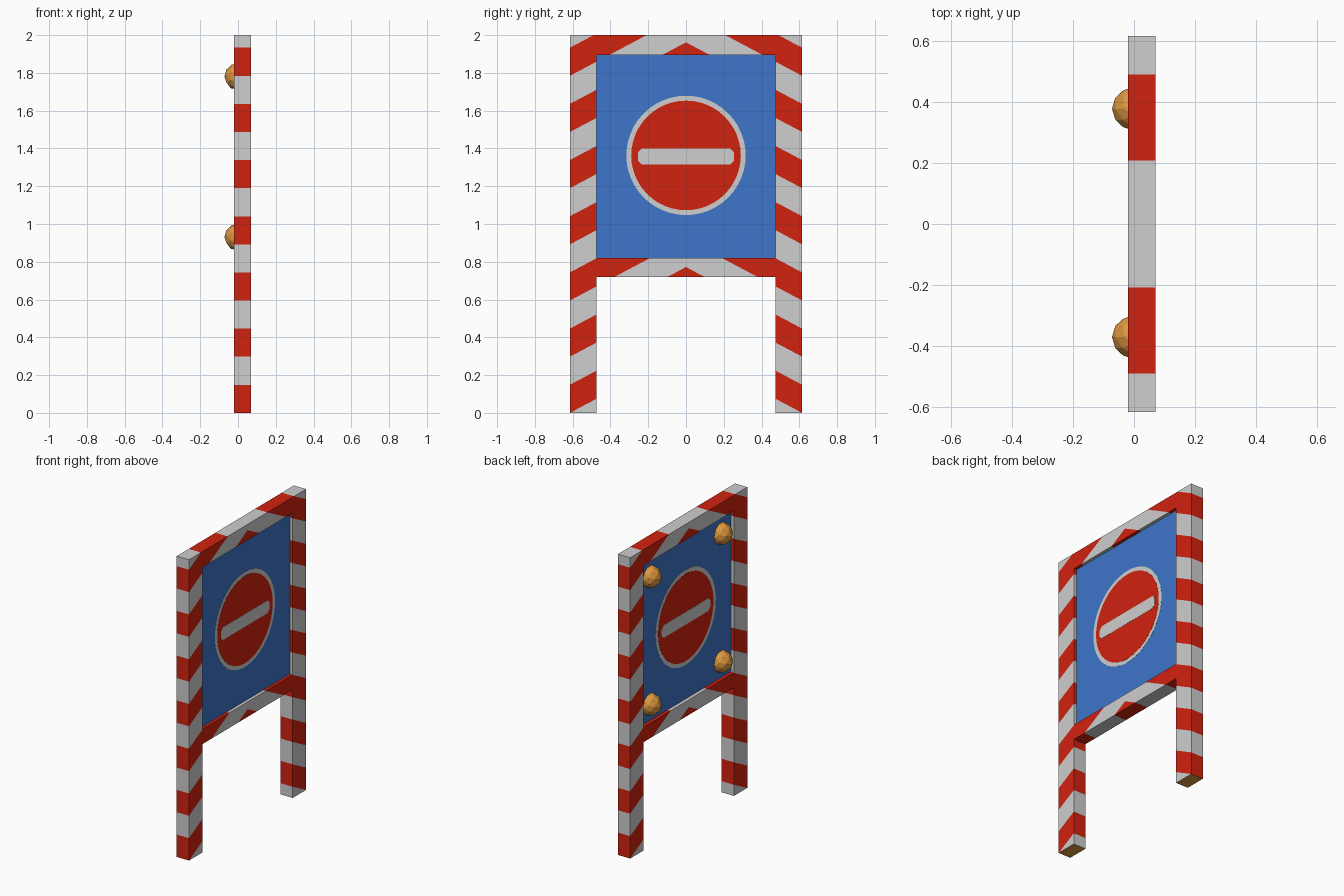
import bpy, bmesh, math
from mathutils import Matrix, Vector

if "Cube" in bpy.data.objects:
    bpy.data.objects.remove(bpy.data.objects["Cube"])

def material(name, rgb):
    m = bpy.data.materials.new(name)
    m.diffuse_color = (*rgb, 1)
    m.use_nodes = True
    m.node_tree.nodes["Principled BSDF"].inputs["Base Color"].default_value = m.diffuse_color
    return m

RED = material("signal red", (0.64, 0.016, 0.0045))
WHITE = material("off white", (0.62, 0.62, 0.62))
BLUE = material("sign blue", (0.049, 0.178, 0.59))
AMBER = material("lamp amber", (0.72, 0.31, 0.05))

def finish(bm, name, mats):
    bmesh.ops.recalc_face_normals(bm, faces=bm.faces)
    me = bpy.data.meshes.new(name)
    bm.to_mesh(me)
    bm.free()
    for m in mats:
        me.materials.append(m)
    ob = bpy.data.objects.new(name, me)
    bpy.context.collection.objects.link(ob)
    return ob

def plate(name, outline, x0, x1, mat):
    """Extrude a y-z outline from x0 to x1."""
    bm = bmesh.new()
    face = bm.faces.new([bm.verts.new((x0, y, z)) for y, z in outline])
    ext = bmesh.ops.extrude_face_region(bm, geom=[face], use_keep_orig=True)
    bmesh.ops.translate(bm, vec=(x1 - x0, 0, 0),
                        verts=[v for v in ext["geom"] if isinstance(v, bmesh.types.BMVert)])
    return finish(bm, name, [mat])

# Striped frame: half of it as y-z quads, extruded, cut on the stripes, mirrored
X0, X1 = -0.02, 0.07
INNER, OUTER = 0.475, 0.615
SLOPE, BAND = 0.53, 0.1487
bm = bmesh.new()
levels = [0, 0.72, 0.82, 1.895, 2.0]
cells = [(INNER, OUTER, a, b) for a, b in zip(levels, levels[1:])]
cells += [(0, INNER, 0.72, 0.82), (0, INNER, 1.895, 2.0)]
for ya, yb, za, zb in cells:
    bm.faces.new([bm.verts.new((X0, y, z)) for y, z in ((ya, za), (yb, za), (yb, zb), (ya, zb))])
bmesh.ops.remove_doubles(bm, verts=bm.verts, dist=1e-5)
ext = bmesh.ops.extrude_face_region(bm, geom=bm.faces[:], use_keep_orig=True)
bmesh.ops.translate(bm, vec=(X1 - X0, 0, 0),
                    verts=[v for v in ext["geom"] if isinstance(v, bmesh.types.BMVert)])
bmesh.ops.delete(bm, geom=[f for f in bm.faces if all(v.co.y < 1e-5 for v in f.verts)],
                 context='FACES')
for k in range(-1, 15):
    bmesh.ops.bisect_plane(bm, geom=bm.verts[:] + bm.edges[:] + bm.faces[:], dist=1e-5,
                           plane_co=(0, OUTER, k * BAND), plane_no=(0, SLOPE, 1))
for f in bm.faces:
    c = f.calc_center_median()
    stripe = math.floor((c.z - SLOPE * (OUTER - c.y)) / BAND)
    f.material_index = 2 if c.z < 1e-4 else stripe % 2
frame = finish(bm, "striped_frame", [RED, WHITE, AMBER])
mirror = frame.modifiers.new("mirror", 'MIRROR')
mirror.use_axis = (False, True, False)

# Sign panel with thin painted layers showing on both sides
P0, P1, CZ = 0.003, 0.05, 1.363

def circle(r, n=48):
    return [(r * math.cos(2 * math.pi * i / n), CZ + r * math.sin(2 * math.pi * i / n))
            for i in range(n)]

def chamfered(w, h, c):
    return [(sy * a, CZ - 0.005 + sz * b) for sy, sz, a, b in (
        (1, -1, w - c, h), (1, -1, w, h - c), (1, 1, w, h - c), (1, 1, w - c, h),
        (-1, 1, w - c, h), (-1, 1, w, h - c), (-1, -1, w, h - c), (-1, -1, w - c, h))]

plate("sign_panel", [(-INNER, 0.82), (INNER, 0.82), (INNER, 1.895), (-INNER, 1.895)], P0, P1, BLUE)
layers = [("sign_white_ring", circle(0.316), WHITE),
          ("sign_red_disc", circle(0.29), RED),
          ("sign_white_bar", chamfered(0.255, 0.042, 0.02), WHITE)]
for i, (name, outline, mat) in enumerate(layers, 1):
    d = 0.001 * i
    plate(name + "_right", outline, P1, P1 + d, mat)
    plate(name + "_left", outline, P0 - d, P0, mat)

# Low-poly warning lamps on the left side of the panel
for vert, z in (("upper", 1.78), ("lower", 0.93)):
    for side, y in (("back", 0.377), ("front", -0.37)):
        bm = bmesh.new()
        bmesh.ops.create_icosphere(bm, subdivisions=2, radius=0.072,
                                   matrix=Matrix.Rotation(-math.pi / 2, 4, 'Y'))
        bmesh.ops.bisect_plane(bm, geom=bm.verts[:] + bm.edges[:] + bm.faces[:],
                               plane_co=(0.004, 0, 0), plane_no=(1, 0, 0), clear_outer=True)
        lamp = finish(bm, f"{vert}_{side}_lamp", [AMBER])
        lamp.location = Vector((0, y, z))
